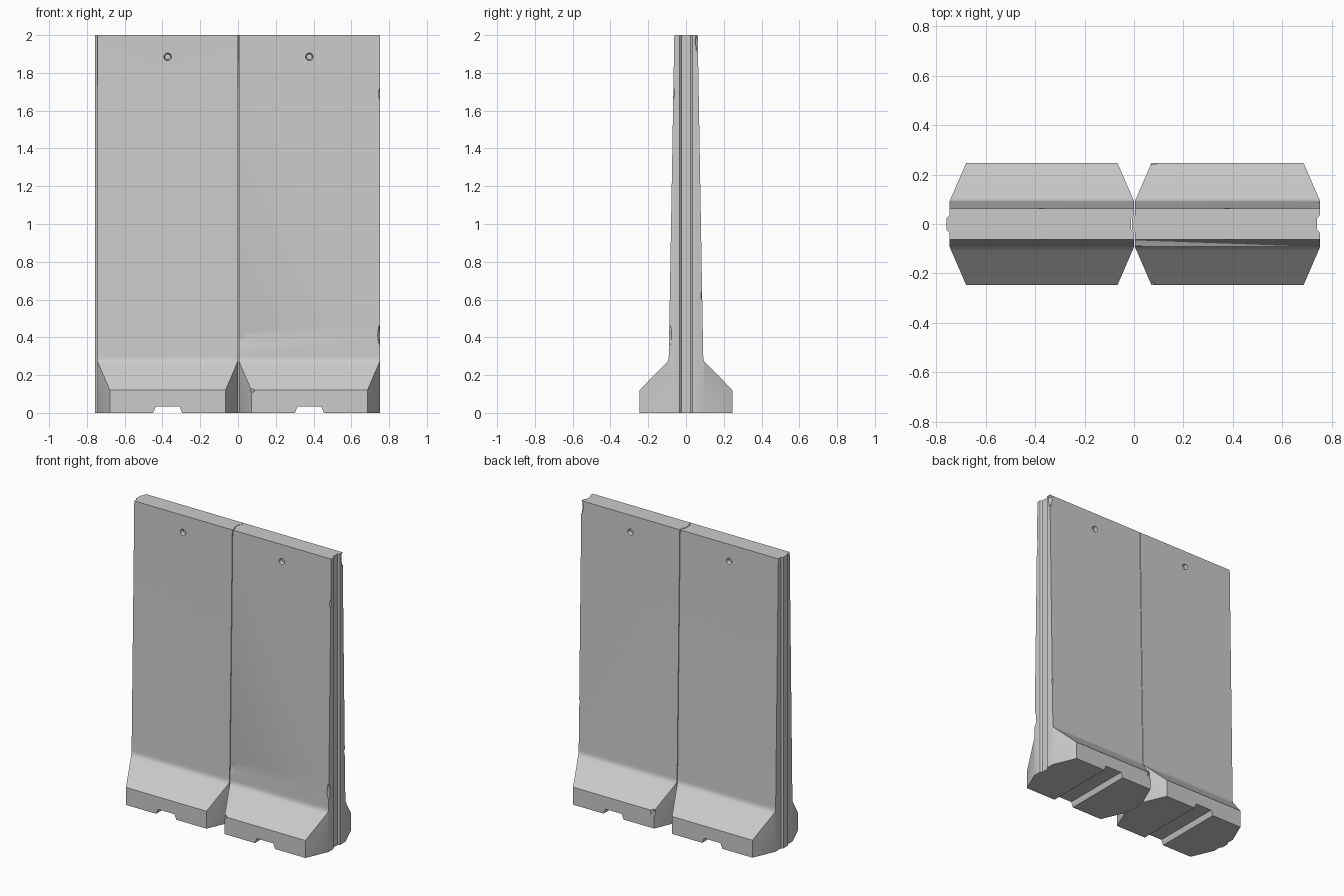
import bpy, bmesh, random
from math import pi
from mathutils import Vector, Matrix

random.seed(4)
cube = bpy.data.objects.get("Cube")
if cube:
    bpy.data.objects.remove(cube, do_unlink=True)

concrete = bpy.data.materials.new("concrete_grey")
concrete.use_nodes = True
concrete.diffuse_color = (0.6, 0.6, 0.6, 1)
concrete.node_tree.nodes["Principled BSDF"].inputs["Base Color"].default_value = (0.6, 0.6, 0.6, 1)


def add_object(name, bm):
    bmesh.ops.recalc_face_normals(bm, faces=bm.faces)
    mesh = bpy.data.meshes.new(name)
    bm.to_mesh(mesh)
    bm.free()
    mesh.materials.append(concrete)
    obj = bpy.data.objects.new(name, mesh)
    bpy.context.collection.objects.link(obj)
    return obj


def prism(name, points, offset):
    """Closed polygon extruded along offset."""
    bm = bmesh.new()
    face = bm.faces.new([bm.verts.new(p) for p in points])
    moved = bmesh.ops.extrude_face_region(bm, geom=[face])["geom"]
    bmesh.ops.translate(bm, vec=Vector(offset),
                        verts=[v for v in moved if isinstance(v, bmesh.types.BMVert)])
    return add_object(name, bm)


def combine(target, cutter, operation):
    mod = target.modifiers.new(operation.lower(), "BOOLEAN")
    mod.operation, mod.solver, mod.object = operation, "EXACT", cutter
    bpy.context.view_layer.objects.active = target
    bpy.ops.object.modifier_apply(modifier=mod.name)
    bpy.data.objects.remove(cutter, do_unlink=True)


def lifting_hole(x, side):
    """Shallow tapered socket near the top edge."""
    bm = bmesh.new()
    bmesh.ops.create_cone(bm, cap_ends=True, segments=20, radius1=0.027, radius2=0.015, depth=0.05,
                          matrix=Matrix.Translation((x, side * 0.066, 1.885))
                          @ Matrix.Rotation(side * pi / 2, 4, "X"))
    return add_object("hole_cutter", bm)


def chip(location, size):
    """Irregular lump that breaks a bit off an edge."""
    bm = bmesh.new()
    bmesh.ops.create_icosphere(bm, subdivisions=2, radius=1)
    for v in bm.verts:
        v.co *= random.uniform(0.8, 1.1)
    bmesh.ops.scale(bm, vec=size, verts=bm.verts)
    bmesh.ops.translate(bm, vec=location, verts=bm.verts)
    return add_object("chip_cutter", bm)


# Side profile: wide foot, sloped shoulder, soft bend, tapering wall
half_side = [(0.247, 0), (0.247, 0.12), (0.106, 0.262), (0.096, 0.273),
             (0.092, 0.286), (0.091, 0.305), (0.062, 2)]
side_loop = half_side + [(-y, z) for y, z in reversed(half_side)]

# Joint profile: tongue on one end, matching groove on the other
joint = [(0.035, 0), (0.024, 0.012), (-0.024, 0.012), (-0.035, 0)]


def wall_segment(name, x0, x1, chips):
    wall = prism(name, [(x0 - 0.1, y, z) for y, z in side_loop], (x1 - x0 + 0.2, 0, 0))
    # Plan outline with clipped foot corners
    plan = [(x0, -0.093), (x0 + 0.068, -0.25), (x1 - 0.068, -0.25), (x1, -0.093)]
    plan += [(x1 - d, y) for y, d in reversed(joint)]
    plan += [(x, -y) for x, y in reversed(plan[:4])]
    plan += [(x0 - d, y) for y, d in joint]
    combine(wall, prism("plan_cutter", [(x, y, -0.1) for x, y in plan], (0, 0, 2.3)), "INTERSECT")
    # Forklift channel under the foot
    mid = (x0 + x1) / 2
    channel = [(-0.085, -0.02), (-0.062, 0.035), (0.062, 0.035), (0.085, -0.02)]
    combine(wall, prism("channel_cutter", [(mid + x, -0.4, z) for x, z in channel], (0, 0.8, 0)), "DIFFERENCE")
    for side in (-1, 1):
        combine(wall, lifting_hole(mid, side), "DIFFERENCE")
    for location, size in chips:
        combine(wall, chip(location, size), "DIFFERENCE")
    bpy.ops.object.select_all(action="DESELECT")
    wall.select_set(True)
    bpy.context.view_layer.objects.active = wall
    bpy.ops.object.shade_smooth_by_angle(angle=0.5)


wall_segment("right_wall_segment", -0.745, 0.0, [])
wall_segment("left_wall_segment", 0.004, 0.752, [
    ((0.012, -0.096, 0.39), (0.035, 0.013, 0.05)),
    ((0.755, -0.094, 0.41), (0.018, 0.02, 0.06)),
    ((0.755, -0.074, 1.69), (0.014, 0.015, 0.05)),
    ((0.755, 0.066, 1.96), (0.02, 0.02, 0.05)),
    ((0.755, 0.09, 0.62), (0.012, 0.014, 0.03)),
    ((0.072, -0.25, 0.12), (0.022, 0.015, 0.015)),
    ((0.075, 0.252, 0.11), (0.028, 0.018, 0.03)),
])
